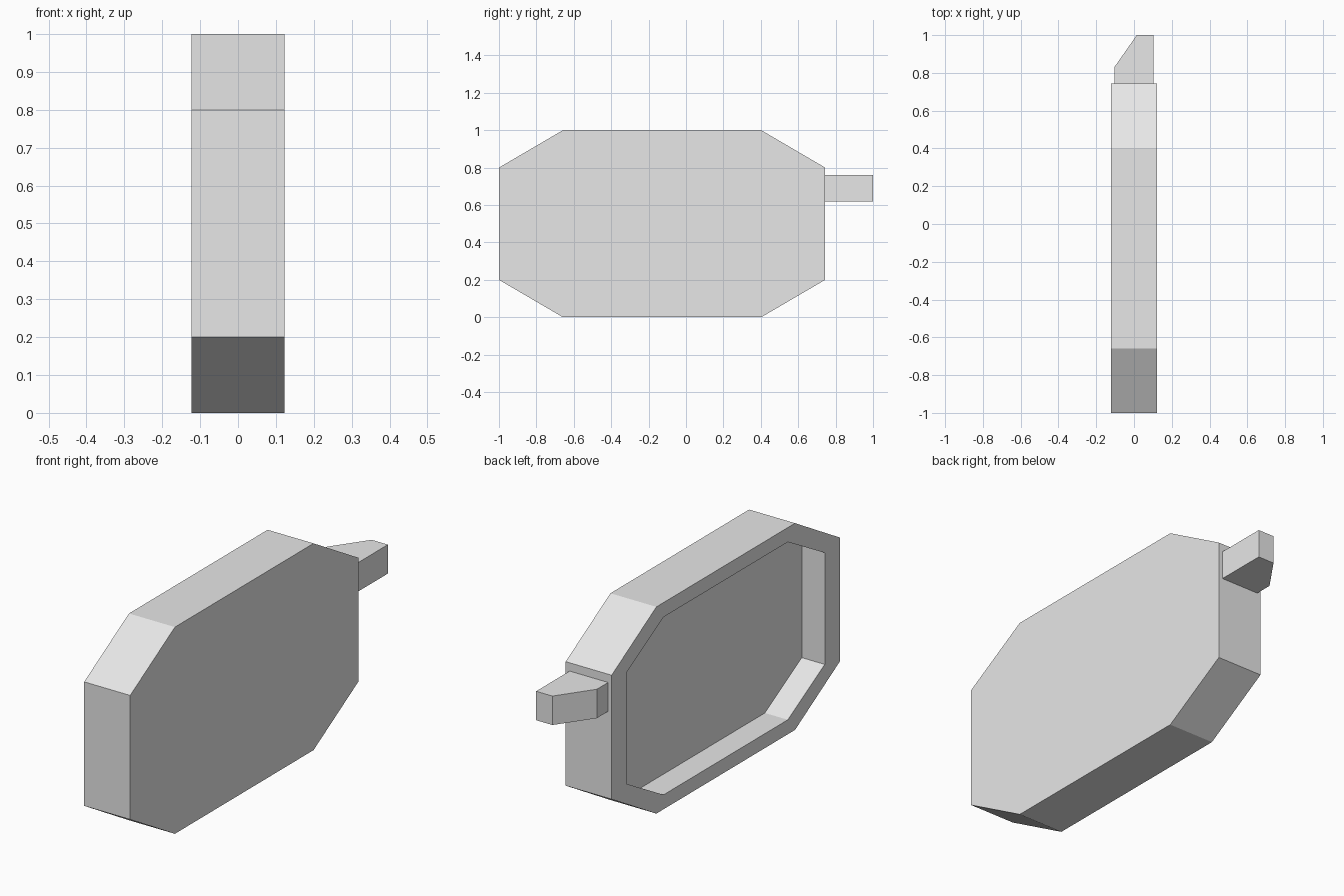
import bpy
import bmesh

cube = bpy.data.objects.get("Cube")
if cube:
    bpy.data.objects.remove(cube)

grey = bpy.data.materials.new("light_grey")
grey.use_nodes = True
grey.diffuse_color = (0.8, 0.8, 0.8, 1)
grey.node_tree.nodes["Principled BSDF"].inputs["Base Color"].default_value = (0.8, 0.8, 0.8, 1)


def add_object(name, bm):
    bmesh.ops.recalc_face_normals(bm, faces=bm.faces)
    mesh = bpy.data.meshes.new(name)
    bm.to_mesh(mesh)
    bm.free()
    mesh.materials.append(grey)
    obj = bpy.data.objects.new(name, mesh)
    bpy.context.collection.objects.link(obj)
    return obj


def octagon(half_y, half_z, flat_y, flat_z):
    """Chamfered rectangle around the casing centre, as (y, z) points."""
    corners = [(half_y, flat_z), (flat_y, half_z), (-flat_y, half_z), (-half_y, flat_z),
               (-half_y, -flat_z), (-flat_y, -half_z), (flat_y, -half_z), (half_y, -flat_z)]
    return [(y - 0.128, z + 0.5) for y, z in corners]


# Casing: closed on +x, with a recessed tray on -x
HALF_WIDTH = 0.123
FLOOR_X = 0.0
outer = octagon(0.872, 0.5, 0.53, 0.3)
inner = octagon(0.757, 0.43, 0.475, 0.27)

bm = bmesh.new()
rings = [[bm.verts.new((x, y, z)) for y, z in outline]
         for x, outline in ((HALF_WIDTH, outer), (-HALF_WIDTH, outer),
                            (-HALF_WIDTH, inner), (FLOOR_X, inner))]
for a, b in zip(rings, rings[1:]):
    for i in range(len(a)):
        j = (i + 1) % len(a)
        bm.faces.new((a[i], a[j], b[j], b[i]))
bm.faces.new(rings[0])
bm.faces.new(rings[-1])
add_object("casing", bm)

# Latch: tab with a slanted tip on the back edge
profile = [(0.102, 0.744), (0.102, 1.0), (0.015, 1.0), (-0.104, 0.83), (-0.104, 0.744)]
bm = bmesh.new()
base = bm.faces.new([bm.verts.new((x, y, 0.62)) for x, y in profile])
top = bmesh.ops.extrude_face_region(bm, geom=[base])["geom"]
bmesh.ops.translate(bm, vec=(0, 0, 0.14),
                    verts=[v for v in top if isinstance(v, bmesh.types.BMVert)])
add_object("latch", bm)
